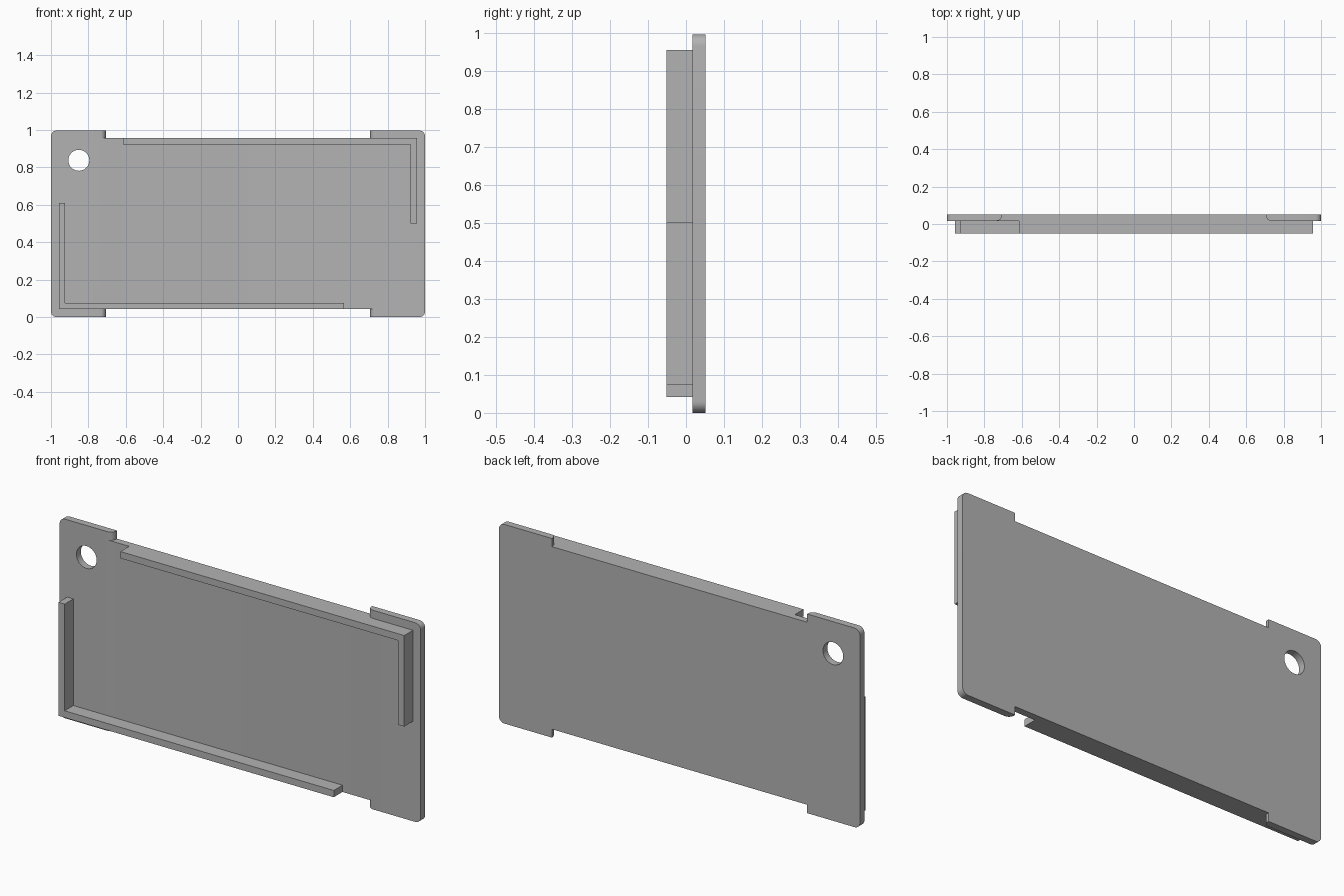
import bpy
import bmesh
from math import sin, cos, pi, radians

cube = bpy.data.objects.get("Cube")
if cube:
    bpy.data.objects.remove(cube)

grey = bpy.data.materials.new("plain grey")
grey.use_nodes = True
colour = (0.45, 0.45, 0.45, 1)
grey.diffuse_color = colour
grey.node_tree.nodes["Principled BSDF"].inputs["Base Color"].default_value = colour

FRONT, MIDDLE, BACK = -0.052, 0.017, 0.052
LOW, HIGH, TOP = 0.042, 0.956, 0.997
WALL = 0.034


def arc(cx, cy, r, start, end, steps):
    """Points along an arc, angles in degrees."""
    angles = [radians(start + (end - start) * i / steps) for i in range(steps + 1)]
    return [(cx + r * cos(a), cy + r * sin(a)) for a in angles]


def prism(name, points, start, end, axis="y"):
    """Extrude a flat outline along y (outline in xz) or z (outline in xy)."""
    along_y = axis == "y"
    bm = bmesh.new()
    verts = [bm.verts.new((a, start, b) if along_y else (a, b, start)) for a, b in points]
    face = bm.faces.new(verts)
    moved = bmesh.ops.extrude_face_region(bm, geom=[face])["geom"]
    depth = end - start
    bmesh.ops.translate(bm, vec=(0, depth, 0) if along_y else (0, 0, depth),
                        verts=[v for v in moved if isinstance(v, bmesh.types.BMVert)])
    bmesh.ops.recalc_face_normals(bm, faces=bm.faces)
    mesh = bpy.data.meshes.new(name)
    bm.to_mesh(mesh)
    bm.free()
    mesh.materials.append(grey)
    obj = bpy.data.objects.new(name, mesh)
    bpy.context.collection.objects.link(obj)
    return obj


def cut(target, cutter):
    """Subtract the cutter from the target and discard it."""
    cutter.hide_render = True
    mod = target.modifiers.new("cut", "BOOLEAN")
    mod.operation = "DIFFERENCE"
    mod.solver = "EXACT"
    mod.object = cutter
    bpy.context.view_layer.objects.active = target
    bpy.ops.object.modifier_apply(modifier=mod.name)
    bpy.data.objects.remove(cutter)


# Back plate with rounded corners
r = 0.03
outline = []
for cx, cz, start in ((1 - r, r, -90), (1 - r, TOP - r, 0),
                      (r - 1, TOP - r, 90), (r - 1, r, 180)):
    outline += arc(cx, cz, r, start, start + 90, 8)
plate = prism("back_plate", outline, MIDDLE, BACK)

# Long notches in the top and bottom edges, with rounded front lips
lip = arc(0.735, MIDDLE + 0.028, 0.028, 270, 180, 8)
half = [(0.735, -0.1)] + lip + [(0.707, 0.1)]
notch = half + [(-x, y) for x, y in reversed(half)]
cut(plate, prism("bottom_notch", notch, -0.1, LOW, "z"))
cut(plate, prism("top_notch", notch, HIGH, 1.1, "z"))

# Round hole in the upper right corner
cut(plate, prism("hole_cutter", arc(-0.851, 0.838, 0.056, 0, 352.5, 47), 0, 0.1))

# L-shaped retaining walls on the front
x0, x1 = -0.958, 0.957
prism("lower_wall", [(x0, LOW), (0.567, LOW), (0.567, LOW + WALL),
                     (x0 + WALL, LOW + WALL), (x0 + WALL, 0.61), (x0, 0.61)],
      FRONT, MIDDLE)
prism("upper_wall", [(x1, HIGH), (-0.615, HIGH), (-0.615, HIGH - WALL),
                     (x1 - WALL, HIGH - WALL), (x1 - WALL, 0.5), (x1, 0.5)],
      FRONT, MIDDLE)

# Smooth rounded corners and hole, keeping edges sharp
bpy.ops.object.select_all(action="DESELECT")
plate.select_set(True)
bpy.context.view_layer.objects.active = plate
bpy.ops.object.shade_smooth_by_angle(angle=radians(30))
